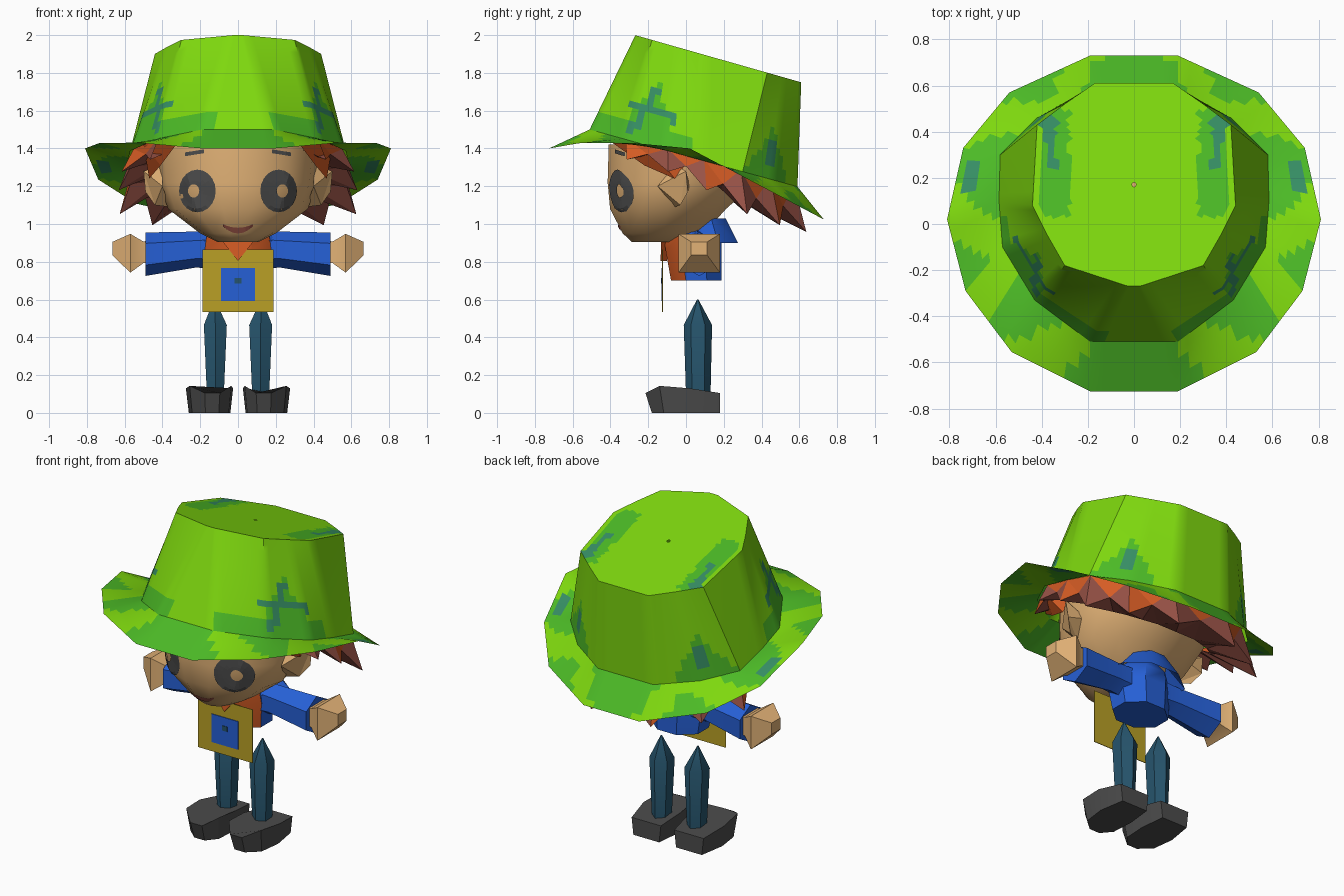
import bpy, bmesh, math
from mathutils import Vector
from mathutils.bvhtree import BVHTree

if "Cube" in bpy.data.objects:
    bpy.data.objects.remove(bpy.data.objects["Cube"])


def material(name, r, g, b):
    m = bpy.data.materials.new(name)
    lin = [((c / 255 + 0.055) / 1.055) ** 2.4 for c in (r, g, b)]
    m.diffuse_color = (*lin, 1)
    m.use_nodes = True
    m.node_tree.nodes["Principled BSDF"].inputs["Base Color"].default_value = m.diffuse_color
    return m


LIME = material("lime", 126, 216, 14)
GREEN = material("leaf_green", 76, 186, 38)
TEAL = material("teal_green", 54, 142, 100)
SKIN = material("skin", 226, 178, 118)
ORANGE = material("orange", 214, 92, 36)
BROWN = material("red_brown", 152, 82, 70)
BLUE = material("blue", 38, 96, 214)
YELLOW = material("mustard", 186, 160, 38)
NAVY = material("dark_teal", 38, 84, 108)
GREY = material("charcoal", 76, 76, 76)


def build(name, verts, faces, mats, rule=None, angle=40, fix=True):
    bm = bmesh.new()
    vs = [bm.verts.new(v) for v in verts]
    for i, f in enumerate(faces):
        face = bm.faces.new([vs[k] for k in f])
        if rule:
            face.material_index = rule(i, face.calc_center_median())
    if fix:
        bmesh.ops.recalc_face_normals(bm, faces=bm.faces[:])
    me = bpy.data.meshes.new(name)
    bm.to_mesh(me)
    bm.free()
    for m in mats:
        me.materials.append(m)
    ob = bpy.data.objects.new(name, me)
    bpy.context.collection.objects.link(ob)
    bpy.ops.object.select_all(action='DESELECT')
    ob.select_set(True)
    bpy.context.view_layer.objects.active = ob
    if angle:
        bpy.ops.object.shade_smooth_by_angle(angle=math.radians(angle))
    return ob


def loft(name, rings, mats, rule=None, caps=True, angle=40, fix=True):
    n = len(rings[0])
    verts = [v for r in rings for v in r]
    faces = [(j * n + i, j * n + (i + 1) % n, (j + 1) * n + (i + 1) % n, (j + 1) * n + i)
             for j in range(len(rings) - 1) for i in range(n)]
    if caps:
        faces += [tuple(range(n))[::-1], tuple(range(len(verts) - n, len(verts)))]
    return build(name, verts, faces, mats, rule, angle, fix)


def ring(n, rx, y0, y1, z, phase=0.5, cx=0):
    cy, ry = (y0 + y1) / 2, (y1 - y0) / 2
    a = [2 * math.pi * (i + phase) / n - math.pi / 2 for i in range(n)]
    return [Vector((cx + rx * math.cos(t), cy + ry * math.sin(t), z)) for t in a]


def mirror_ring(half, height):
    """Half outline from front to back, mirrored into a closed ring."""
    pts = half + [(-x, y) for x, y in half[::-1]]
    return [Vector((x, y, height(y))) for x, y in pts]


def refine(pts, k):
    n = len(pts)
    return [pts[i].lerp(pts[(i + 1) % n], j / k) for i in range(n) for j in range(k)]


def blend(a, b, rows):
    return [[p.lerp(q, j / rows) for p, q in zip(a, b)] for j in range(rows + 1)]


# Hat outlines
hat_z = lambda y: 1.36 - 0.275 * y
top_z = lambda y: 2.0 - 0.284 * (y + 0.27)
base = mirror_ring([(.19, -.51), (.43, -.33), (.57, -.1), (.585, .1), (.58, .3), (.42, .46), (.19, .59)], hat_z)
top = mirror_ring([(.03, -.268), (.3, -.18), (.38, -.04), (.44, .08), (.42, .43), (.3, .52), (.17, .61)], top_z)
brim = mirror_ring([(.19, -.725), (.53, -.555), (.73, -.29), (.81, .02), (.74, .33), (.54, .57), (.19, .73)],
                   lambda y: 1.40 if y < -.7 else 1.43 if y < -.2 else 1.40 if y < .1 else 1.4 - .53 * (y - .02))
K, ROWS = 6, 16
base_f, top_f, brim_f = (refine(r, K) for r in (base, top, brim))
N = len(base_f)


def column(i):
    """Distance from the front centre, 0 to 7, the same on both sides."""
    u = ((i % N) + 0.5) / K + 0.5
    return min(u, 14 - u)


def crown_rule(i, c):
    s, v = column(i), (i // N + 0.5) / ROWS
    if abs(s - 1.75 - 0.9 * (v - .25)) < 0.1 and 0.08 < v < 0.55:
        return 2
    if abs(v - 0.34 + 0.05 * (s - 2)) < 0.035 and 1.3 < s < 2.7:
        return 2
    if abs(s - 5.3) < 0.12 and 0.1 < v < 0.4:
        return 2
    leaf = max(0.16 if 0.4 < s < 3.2 else 0, 0.62 - 0.75 * abs(s - 1.9 - .3 * v), 0.5 - 0.6 * abs(s - 5.3))
    return 1 if v < leaf else 0


loft("hat_crown", blend(base_f, top_f, ROWS), [LIME, GREEN, TEAL], crown_rule, caps=False)


def cap_rule(i, c):
    ax = abs(c.x)
    if abs(ax - 0.36) < 0.025 and 0.22 < c.y < 0.44 or ax > .32 and abs(c.y - .44) < .025:
        return 2
    return 1 if 0.28 < ax < 0.40 and 0.03 < c.y < 0.49 else 0


mid = [Vector((p.x * .02, .17 + (p.y - .17) * .02, top_z(.17 + (p.y - .17) * .02))) for p in top_f]
loft("hat_top", blend(top_f, mid, 16), [LIME, GREEN, TEAL], cap_rule, caps=False, angle=0)


def brim_rule(i, c):
    a = math.degrees(math.atan2(abs(c.x), -c.y))
    r = (i // N + 0.5) / 6
    if 100 < a < 112 and abs(r - 0.3) < 0.12:
        return 2
    bands = ((22, 42, 12), (62, 74, -10), (80, 98, 14), (122, 140, -16), (150, 164, 10))
    return 0 if any(lo < a + k * (r - .5) < hi for lo, hi, k in bands) else 1


loft("hat_brim", blend(brim_f, base_f, 6), [LIME, GREEN, TEAL], brim_rule, caps=False, fix=False)

# Head
head_rings = [ring(14, .11, -.29, -.02, .905), ring(14, .20, -.34, .10, .95), ring(14, .37, -.41, .22, 1.08),
              ring(14, .42, -.425, .38, 1.22), ring(14, .44, -.42, .46, 1.42)]
head = loft("head", head_rings, [SKIN], angle=50)
tree = BVHTree.FromPolygons([v.co for v in head.data.vertices], [p.vertices[:] for p in head.data.polygons])


def on_face(x, z, lift=.006):
    hit = tree.ray_cast(Vector((x, -2, z)), Vector((0, 1, 0)))[0]
    return Vector((x, (hit.y if hit else -.3) - lift, z))


def strip(name, rows, mat):
    """Thin painted patch that follows the face, from rows of x, z points."""
    n = len(rows[0])
    faces = [(j * n + i, j * n + i + 1, j * n + n + i + 1, j * n + n + i)
             for j in range(len(rows) - 1) for i in range(n - 1)]
    build(name, [on_face(*p) for r in rows for p in r], faces, [mat], angle=0)


for side, tag in ((-1, "left"), (1, "right")):
    # Eye: dark oval around a small skin-coloured gap
    eye = []
    for k in range(5):
        t = k / 4
        eye.append([(side * (.215 + .02 * (1 - t) + (.03 + .067 * t) * math.cos(a)), 1.175 + (.035 + .078 * t) * math.sin(a))
                    for a in [2 * math.pi * i / 20 for i in range(21)]])
    strip(tag + "_eye", eye, GREY)
    strip(tag + "_eyebrow", [[(side * (.18 + .025 * i), z - .004 * i) for i in range(5)] for z in (1.375, 1.395)], GREY)
    # Ear: faceted wedge leaning outward and back
    outer = [(.50, .0, 1.28), (.49, .01, 1.17), (.44, -.03, 1.10)]
    inner = [(.40, -.15, 1.20), (.40, -.06, 1.31), (.36, .02, 1.2), (.36, -.06, 1.09)]
    pts = [(side * x, y, z) for x, y, z in outer + inner]
    build(tag + "_ear", pts, [(0, 1, 2), (3, 4, 0), (3, 0, 2), (3, 2, 6), (4, 5, 0), (0, 5, 1), (1, 5, 6), (1, 6, 2)],
          [SKIN], angle=0)
strip("mouth", [[(.02 * i, z + .0004 * i * i * k) for i in range(-4, 5)] for z, k in ((.95, 6), (.98, 3))], BROWN)

# Hair: zigzag skirt below the hat, closed underneath toward the head
roots = refine(base, 2)[2:25]
upper, rim, under = [], [], []
for i, p in enumerate(roots):
    far = min(1, max(0, (p.y + .02) / .36))
    tip = i % 2 == 0
    drop = (.11 + .13 * far) if tip else (.05 + .07 * far)
    k = 1.08 if tip else .98
    upper.append(Vector((p.x * .97, p.y * .97, p.z + .01)))
    rim.append(Vector((p.x * k, p.y * (k if p.y > 0 else .95), p.z - drop)))
    under.append(Vector((p.x * .7, p.y * .62, p.z - .04 - .06 * far)))
n = len(roots)
hair_faces, hair_cols = [], []
for i in range(n - 1):
    a, b, c, d = i, i + 1, n + i + 1, n + i
    tris = ((a, b, d), (b, c, d)) if i % 2 else ((a, b, c), (a, c, d))
    hair_faces += [*tris, (d, c, 2 * n + i + 1), (d, 2 * n + i + 1, 2 * n + i)]
    hair_cols += [1, 1 if i % 4 == 0 else 0, 0, 0]
build("hair", upper + rim + under, hair_faces, [BROWN, ORANGE], lambda i, c: hair_cols[i], angle=0)

# Side locks framing the face
for side in (-1, 1):
    pts = [(side * x, y, z) for x, y, z in
           [(.32, -.39, 1.43), (.50, -.2, 1.42), (.47, -.06, 1.24), (.41, -.22, 1.31), (.43, .05, 1.38)]]
    build("front_lock", pts, [(0, 1, 3), (1, 2, 3), (1, 4, 2), (3, 2, 4), (0, 3, 4), (0, 4, 1)], [ORANGE], angle=0)

# Torso with orange shirt front, and flared collar
loft("torso", [ring(8, .17, -.09, .20, .70), ring(8, .19, -.12, .20, .86), ring(8, .18, -.13, .2, .94),
               ring(8, .10, -.08, .16, 1.0)], [BLUE, ORANGE], lambda i, c: int(c.y < -.04 and c.z < .96 and c.z > .71))
collar = [ring(8, .12, -.06, .22, 1.03), ring(8, .25, -.10, .29, .90)]
for p in collar[0] + collar[1]:
    if p.y < .03:
        p.z -= .05 if p.z > 1 else -.01
loft("collar", collar, [BLUE], caps=False)
build("neckerchief", [(-.1, -.13, .93), (.1, -.13, .93), (0, -.135, .805), (-.1, -.1, .93), (.1, -.1, .93), (0, -.1, .805)],
      [(0, 1, 2), (3, 5, 4), (0, 3, 4, 1), (1, 4, 5, 2), (2, 5, 3, 0)], [ORANGE], angle=0)


def plate(name, x, z0, z1, y, mat, t=.004):
    c = [(-x, z0), (x, z0), (x, z1), (-x, z1)]
    loft(name, [[Vector((a, y + d, b)) for a, b in c] for d in (0, t)], [mat], angle=0)


# Bib, pocket and button
plate("bib", .187, .535, .865, -.126, YELLOW)
plate("bib_pocket", .09, .593, .767, -.130, BLUE)
plate("pocket_button", .018, .685, .715, -.133, NAVY)


def side_ring(x, y0, y1, z0, z1, count=6):
    return [Vector((x, p.x, p.y)) for p in
            [Vector(((y0 + y1) / 2 + (y1 - y0) / 2 * math.cos(a), (z0 + z1) / 2 + (z1 - z0) / 2 * math.sin(a)))
             for a in [math.pi * 2 * (i + .5) / count for i in range(count)]]]


for side, tag in ((-1, "left"), (1, "right")):
    # Sleeve and faceted hand
    loft(tag + "_sleeve", [side_ring(side * x, *r) for x, r in
                           ((.12, (-.03, .15, .76, .97)), (.22, (-.03, .15, .77, .96)), (.49, (-.05, .19, .725, .955)))],
         [BLUE], angle=50)
    loft(tag + "_hand", [side_ring(side * x, *r, 4) for x, r in
                         ((.47, (-.03, .17, .77, .94)), (.5, (-.03, .17, .77, .93)), (.57, (-.085, .225, .70, .99)),
                          (.665, (.01, .13, .82, .92)))], [SKIN], angle=35)
    # Leg with pointed top
    cx = side * .12
    loft(tag + "_leg", [ring(6, .052, .0, .13, .10, 0, cx), ring(6, .07, -.012, .138, .465, 0, cx),
                        ring(6, .004, .058, .066, .60, 0, cx + side * .005)], [NAVY], angle=35)
    # Shoe with blunt toe
    outline = [(-.1, .18), (.1, .18), (.13, .02), (.11, -.14), (.03, -.215), (-.05, -.215), (-.11, -.14), (-.12, .02)]
    sx = side * .146
    low = [Vector((sx + side * x * .88, y * (.84 if y < 0 else 1), 0)) for x, y in outline]
    high = [Vector((sx + side * x, y, .105 if y > .1 or y < -.2 else .13 if y > 0 else .143)) for x, y in outline]
    loft(tag + "_shoe", [low, high], [GREY], angle=30)
